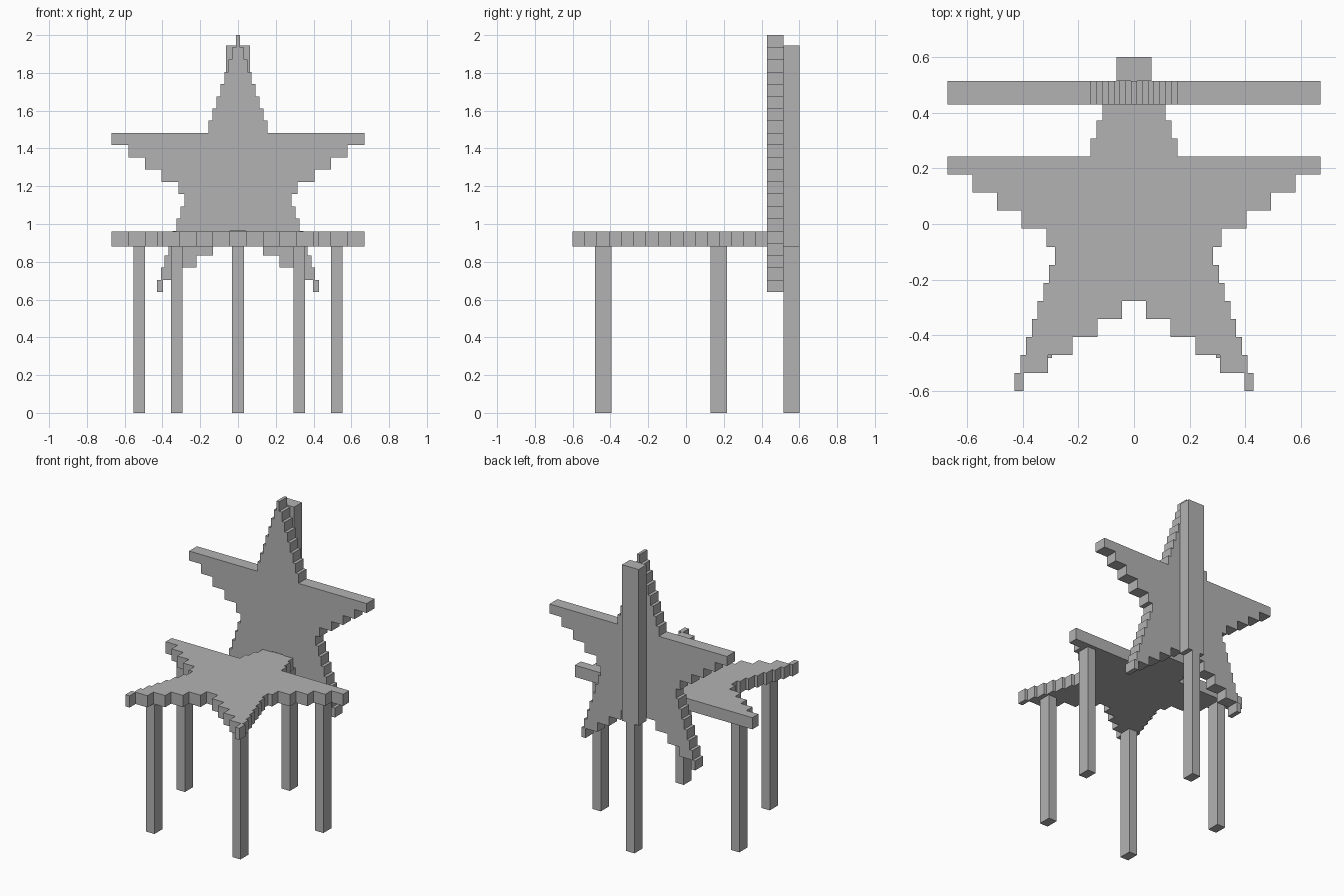
import bpy
import bmesh
from mathutils import Matrix

cube = bpy.data.objects.get("Cube")
if cube:
    bpy.data.objects.remove(cube)

grey = bpy.data.materials.new("plain grey")
grey.use_nodes = True
colour = (0.45, 0.45, 0.45, 1)
grey.diffuse_color = colour
grey.node_tree.nodes["Principled BSDF"].inputs["Base Color"].default_value = colour

STEP = 1.36 / 21       # height of one stair step of the star
SEAT_Z, SEAT_TOP = 0.88, 0.96
BACK_Y, POST_Y, REAR_Y = 0.43, 0.515, 0.6

# Half widths of the star's rows, listed from the tip downwards
TIP = [0.01 + 0.0208 * i for i in range(8)]
ARMS = [0.67, 0.58, 0.492, 0.404, 0.315]
LEGS = [0.284 + 0.0208 * i for i in range(8)]
NOTCH = [0.043 + 0.0887 * i for i in range(5)]


def finish(bm, name):
    bmesh.ops.recalc_face_normals(bm, faces=bm.faces)
    mesh = bpy.data.meshes.new(name)
    bm.to_mesh(mesh)
    bm.free()
    mesh.materials.append(grey)
    obj = bpy.data.objects.new(name, mesh)
    bpy.context.collection.objects.link(obj)
    return obj


def star_outline(tip_rows):
    """Stepped star outline, with v = 0 at the top of the arms."""
    rows = TIP[len(TIP) - tip_rows:] + ARMS + LEGS
    top, bottom = tip_rows * STEP, -13 * STEP
    side = []
    for i, half in enumerate(rows):
        side += [(half, top - i * STEP), (half, top - (i + 1) * STEP)]
    # climb the notch between the two lower points
    for i, half in enumerate(reversed(NOTCH)):
        side += [(half, bottom + i * STEP), (half, bottom + (i + 1) * STEP)]
    return side + [(-u, v) for u, v in reversed(side)]


def star_slab(name, tip_rows, place, thickness):
    bm = bmesh.new()
    verts = [bm.verts.new(place(u, v)) for u, v in star_outline(tip_rows)]
    face = bm.faces.new(verts)
    new = bmesh.ops.extrude_face_region(bm, geom=[face])["geom"]
    moved = [v for v in new if isinstance(v, bmesh.types.BMVert)]
    bmesh.ops.translate(bm, verts=moved, vec=thickness)
    return finish(bm, name)


def box(name, x0, x1, y0, y1, z0, z1):
    bm = bmesh.new()
    centre = ((x0 + x1) / 2, (y0 + y1) / 2, (z0 + z1) / 2)
    bmesh.ops.create_cube(bm, size=1, matrix=Matrix.Translation(centre)
                          @ Matrix.Diagonal((x1 - x0, y1 - y0, z1 - z0, 1)))
    return finish(bm, name)


# Star seat, its rear point cut off where it meets the backrest
star_slab("seat", 3, lambda u, v: (u, 0.242 + v, SEAT_Z), (0, 0, SEAT_TOP - SEAT_Z))

# Upright star backrest
star_slab("backrest", 8, lambda u, v: (u, BACK_Y, 2 - 8 * STEP + v), (0, POST_Y - BACK_Y, 0))

# Rear post behind the backrest, with a narrower leg below it
box("back_post", -0.0625, 0.0625, POST_Y, REAR_Y, SEAT_Z, 1.945)
box("rear_leg", -0.031, 0.031, POST_Y, REAR_Y, 0, SEAT_Z)

# Mirrored pairs of legs
for name, x, y in (("front_leg", 0.325, -0.438), ("middle_leg", 0.523, 0.173)):
    for side, sign in (("left", 1), ("right", -1)):
        cx = sign * x
        box(f"{name}_{side}", cx - 0.031, cx + 0.031, y - 0.043, y + 0.043, 0, SEAT_Z)
